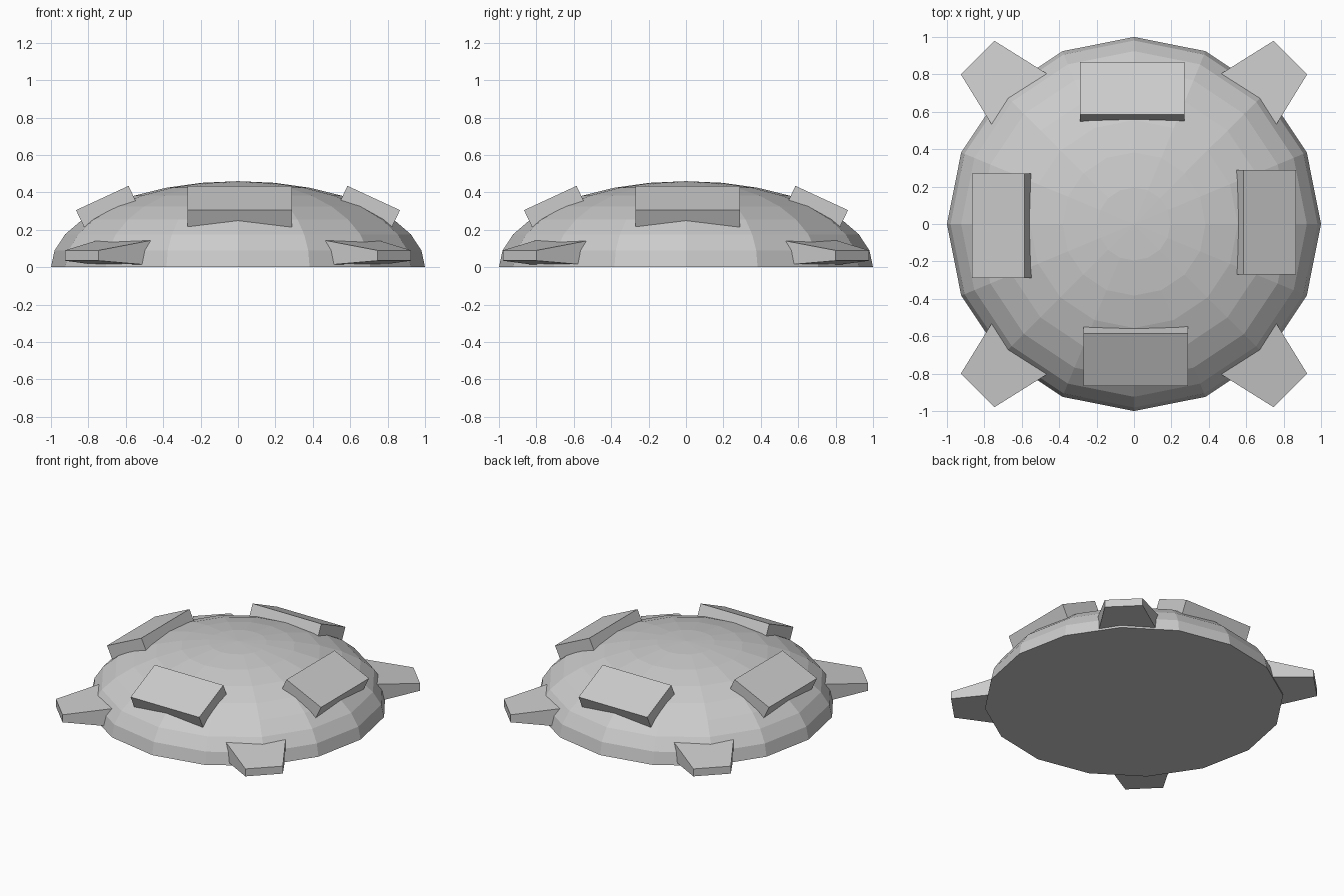
import bpy, bmesh, math
from mathutils import Matrix

if "Cube" in bpy.data.objects:
    bpy.data.objects.remove(bpy.data.objects["Cube"])


def make_object(name, bm):
    bmesh.ops.recalc_face_normals(bm, faces=bm.faces)
    mesh = bpy.data.meshes.new(name)
    bm.to_mesh(mesh)
    bm.free()
    obj = bpy.data.objects.new(name, mesh)
    bpy.context.collection.objects.link(obj)
    return obj


def loft(name, end_a, end_b, angle):
    """Closed block between two matching quads, turned about z."""
    bm = bmesh.new()
    a = [bm.verts.new(p) for p in end_a]
    b = [bm.verts.new(p) for p in end_b]
    bm.faces.new(a)
    bm.faces.new(b)
    for i in range(4):
        j = (i + 1) % 4
        bm.faces.new((a[i], a[j], b[j], b[i]))
    bm.transform(Matrix.Rotation(angle, 4, 'Z'))
    return make_object(name, bm)


# Domed shell: upper half of a flattened 16-sided sphere with a flat base
bm = bmesh.new()
bmesh.ops.create_uvsphere(bm, u_segments=16, v_segments=16, radius=1)
bmesh.ops.delete(bm, geom=[v for v in bm.verts if v.co.z < -1e-4], context='VERTS')
bmesh.ops.holes_fill(bm, edges=[e for e in bm.edges if e.is_boundary], sides=0)
bmesh.ops.scale(bm, vec=(1, 1, 0.46), verts=bm.verts)
make_object("dome_shell", bm)

# Four tilted plates on the shell (radial, height section)
section = [(0.866, 0.305), (0.585, 0.435), (0.543, 0.345), (0.823, 0.215)]
for i, side in enumerate(("right", "back", "left", "front")):
    loft("plate_" + side,
         [(r, -0.27, z) for r, z in section],
         [(r, 0.29, z) for r, z in section], i * math.pi / 2)


# Four tapered feet on the diagonals, widening towards the shell
def foot_end(r, shift, half, low, high):
    return [(r, shift - half, low), (r, shift + half, low),
            (r, shift + half, high), (r, shift - half, high)]


feet = {"back_right": (45, 1), "back_left": (135, -1),
        "front_left": (225, 1), "front_right": (315, -1)}
for name, (deg, s) in feet.items():
    loft("foot_" + name,
         foot_end(1.22, 0.038 * s, 0.127, 0.035, 0.09),
         foot_end(0.78, 0.036 * s, 0.23, 0.002, 0.163), math.radians(deg))
